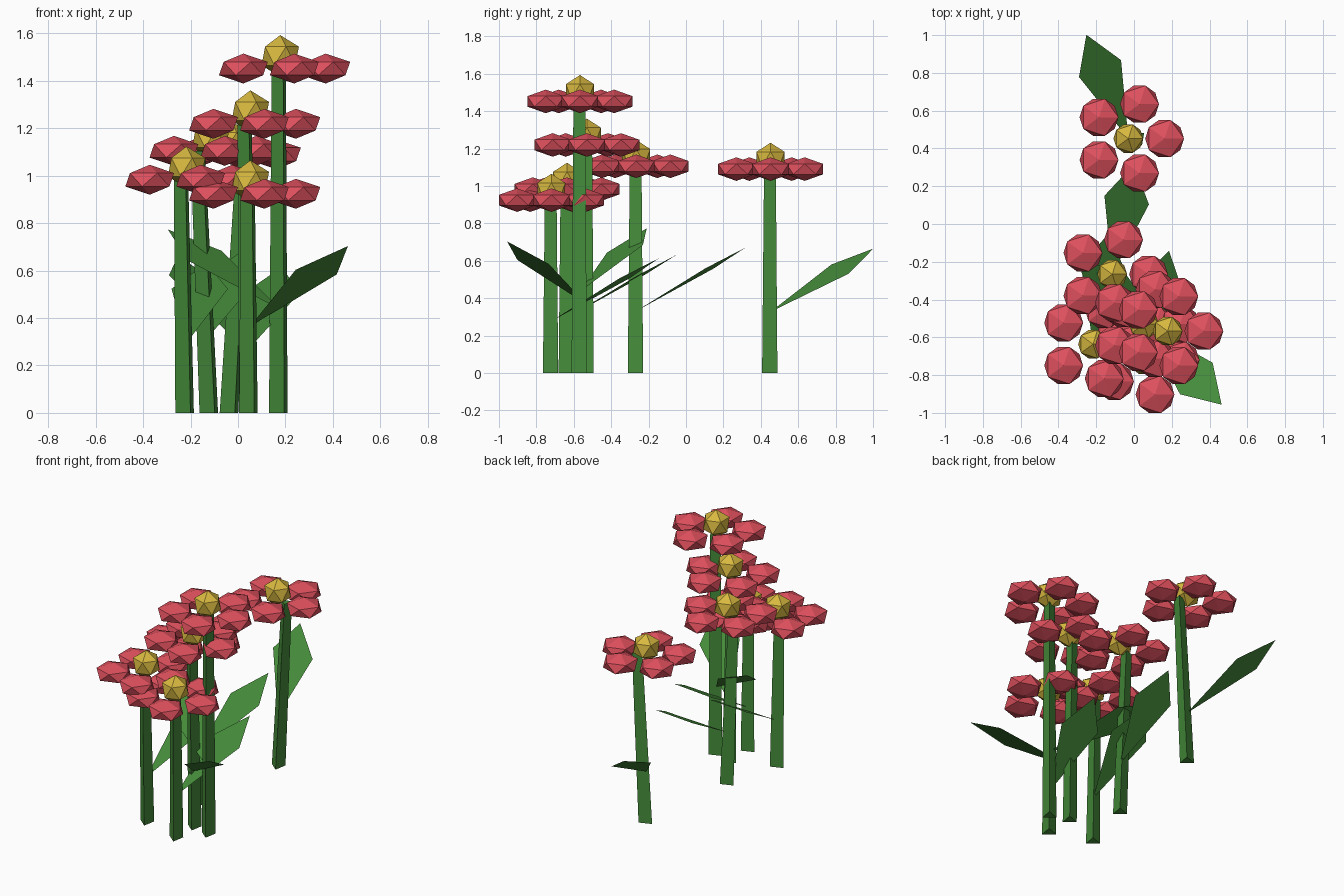
import bpy, bmesh
from math import cos, sin, radians
from mathutils import Matrix, Vector

cube = bpy.data.objects.get("Cube")
if cube:
    bpy.data.objects.remove(cube, do_unlink=True)


def material(name, rgb):
    mat = bpy.data.materials.new(name)
    mat.use_nodes = True
    mat.diffuse_color = (*rgb, 1)
    mat.node_tree.nodes["Principled BSDF"].inputs["Base Color"].default_value = (*rgb, 1)
    return mat


GREEN = material("leaf green", (0.06, 0.26, 0.043))
RED = material("petal red", (0.73, 0.08, 0.11))
YELLOW = material("centre yellow", (0.68, 0.48, 0.05))


def finish(name, bm, mat):
    mesh = bpy.data.meshes.new(name)
    bm.to_mesh(mesh)
    bm.free()
    mesh.materials.append(mat)
    obj = bpy.data.objects.new(name, mesh)
    bpy.context.scene.collection.objects.link(obj)


def blob(bm, centre, radius, height):
    """Faceted ball, flattened to the given half height."""
    scale = Matrix.Diagonal((radius, radius, height, 1))
    bmesh.ops.create_icosphere(bm, subdivisions=1, radius=1,
                               matrix=Matrix.Translation(centre) @ scale)


def stem(name, base, height, lean):
    """Tapered three-sided stem that leans along x."""
    bm = bmesh.new()
    rings = []
    for z, radius, shift in ((0, 0.048, 0), (height, 0.037, lean * height)):
        rings.append([bm.verts.new((base.x + shift + radius * cos(radians(a)),
                                    base.y + radius * sin(radians(a)), z))
                      for a in (-70, 50, 170)])
    low, high = rings
    for i in range(3):
        j = (i + 1) % 3
        bm.faces.new((low[i], low[j], high[j], high[i]))
    bm.faces.new(low[::-1])
    bm.faces.new(high)
    finish(name, bm, GREEN)


def leaf(name, base, angle, roll):
    """Flat kite rising outwards from the stem."""
    out = Vector((cos(radians(angle)), sin(radians(angle)), 0.57))
    side = Vector((-sin(radians(angle)), cos(radians(angle)), 0)) * 0.12
    side.z = roll
    bm = bmesh.new()
    middle = base + out * 0.4
    points = (base, middle - side, base + out * 0.593, middle + side)
    bm.faces.new([bm.verts.new(p) for p in points])
    finish(name, bm, GREEN)


def flower(label, x, y, height, lean, leaf_angle, leaf_roll):
    base = Vector((x, y, 0))
    head = Vector((x, y, height))
    stem(label + "_stem", base, height, lean)
    leaf(label + "_leaf", Vector((x, y, height * 0.3)), leaf_angle, leaf_roll)
    # ring of five petals
    bm = bmesh.new()
    for k in range(5):
        a = radians(72 * k)
        blob(bm, head + Vector((cos(a), sin(a), 0)) * 0.192, 0.115, 0.063)
    finish(label + "_petals", bm, RED)
    # raised centre
    bm = bmesh.new()
    blob(bm, head + Vector((0, 0, 0.053)), 0.088, 0.088)
    finish(label + "_centre", bm, YELLOW)


# label, x, y, height, stem lean, leaf angle, leaf roll
flower("back_flower", -0.03, 0.452, 1.09, 0.055, 112, 0.025)
flower("middle_flower", -0.115, -0.266, 1.105, -0.044, 79, 0)
flower("tall_flower", 0.178, -0.567, 1.452, 0, 143, -0.02)
flower("left_flower", -0.217, -0.636, 0.983, -0.017, 82, 0)
flower("inner_flower", 0.052, -0.53, 1.219, -0.015, -46, -0.01)
flower("front_flower", 0.052, -0.72, 0.924, -0.005, 77, 0)
